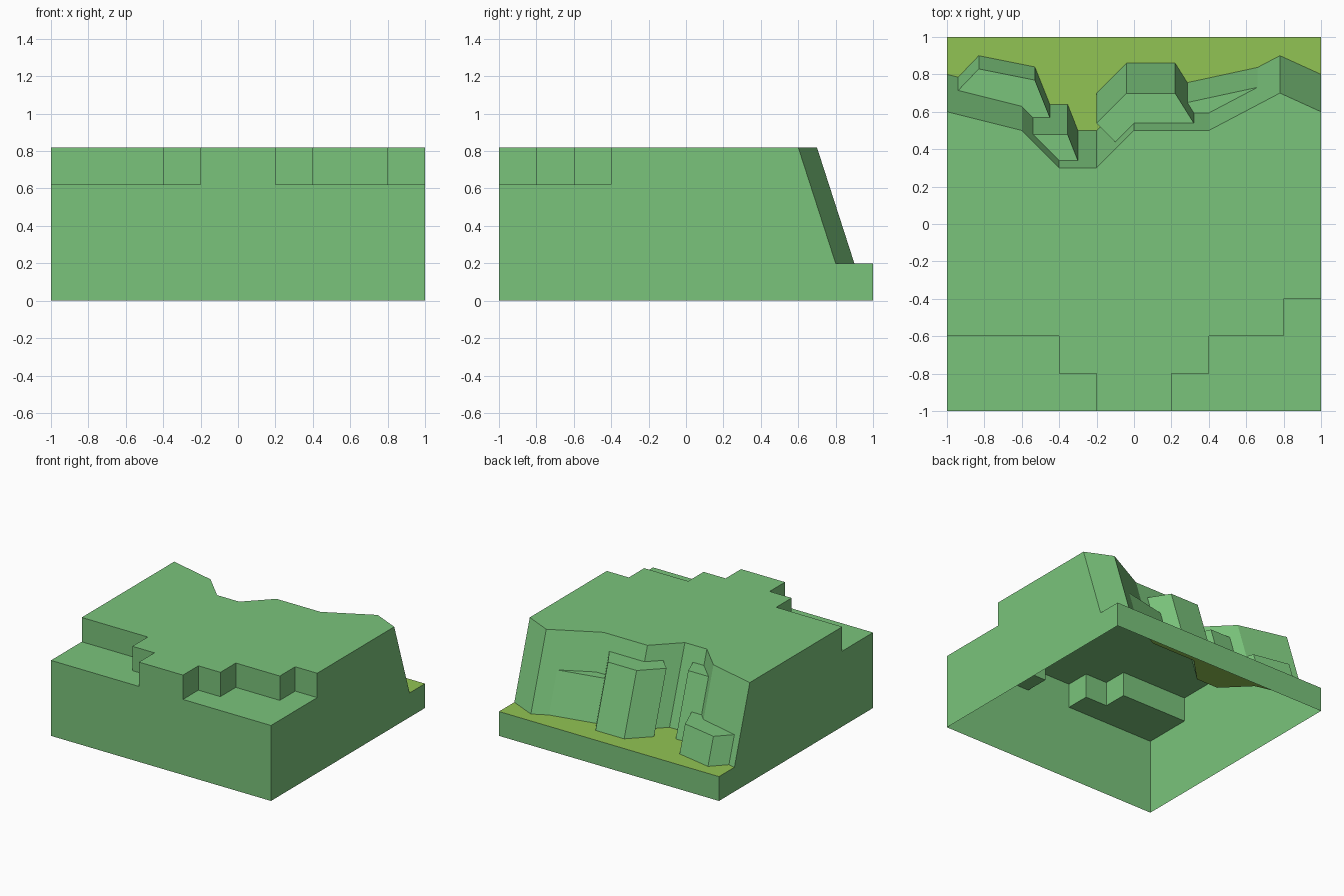
import bpy
import bmesh

cube = bpy.data.objects.get("Cube")
if cube:
    bpy.data.objects.remove(cube, do_unlink=True)

TOP, LEDGE, GROUND = 0.82, 0.62, 0.2


def make_material(name, color):
    mat = bpy.data.materials.new(name)
    mat.use_nodes = True
    mat.diffuse_color = color
    mat.node_tree.nodes["Principled BSDF"].inputs["Base Color"].default_value = color
    return mat


grass = make_material("leaf green", (0.195, 0.55, 0.198, 1))
meadow = make_material("olive green", (0.285, 0.55, 0.087, 1))


def make_object(name, faces, mat):
    """Join flat polygons into one welded mesh object."""
    bm = bmesh.new()
    for points in faces:
        bm.faces.new([bm.verts.new(p) for p in points])
    bmesh.ops.remove_doubles(bm, verts=bm.verts[:], dist=0.0005)
    mesh = bpy.data.meshes.new(name)
    bm.to_mesh(mesh)
    bm.free()
    mesh.materials.append(mat)
    obj = bpy.data.objects.new(name, mesh)
    bpy.context.collection.objects.link(obj)
    return obj


def level(path, z):
    return [(x, y, z) for x, y in path]


def leaning(path, z):
    """Outline at height z, leaning outward to the back as it descends."""
    shift = 0.2 * (TOP - z) / (TOP - GROUND)
    return [(x, y + shift, z) for x, y in path]


def strip(low, high):
    """Quads between two matching paths, facing right of travel."""
    return [(low[i], low[i + 1], high[i + 1], high[i]) for i in range(len(low) - 1)]


# Outlines, counter-clockwise from above
left_steps = [(-1, -0.6), (-0.4, -0.6), (-0.4, -0.8), (-0.2, -0.8), (-0.2, -1)]
right_steps = [(0.2, -1), (0.2, -0.8), (0.4, -0.8), (0.4, -0.6),
               (0.8, -0.6), (0.8, -0.4), (1, -0.4)]
cliff = [(1, 0.6), (0.78, 0.7), (0.4, 0.5), (0, 0.5),
         (-0.2, 0.3), (-0.4, 0.3), (-0.6, 0.5), (-1, 0.6)]

# Plateau top
make_object("plateau_top", [level(left_steps + right_steps + cliff, TOP)], grass)

# Sunken ledges at the front corners
for name, steps, corner in (("left_ledge", right_steps, (1, -1)),
                            ("right_ledge", left_steps, (-1, -1))):
    floor = level([corner] + steps[::-1], LEDGE)
    make_object(name, [floor] + strip(level(steps, LEDGE), level(steps, TOP)), grass)

# Sloping cliff at the back
make_object("cliff_face", strip(leaning(cliff, GROUND), leaning(cliff, TOP)), grass)


# Outer walls, open underneath
def side_wall(x, step_y):
    profile = [(-1, 0), (1, 0), (1, GROUND), (0.8, GROUND), (0.6, TOP),
               (step_y, TOP), (step_y, LEDGE), (-1, LEDGE)]
    points = [(x, y, z) for y, z in profile]
    return points if x > 0 else points[::-1]


front = [(-1, 0), (1, 0), (1, LEDGE), (0.2, LEDGE), (0.2, TOP),
         (-0.2, TOP), (-0.2, LEDGE), (-1, LEDGE)]
back = [(1, 0), (-1, 0), (-1, GROUND), (1, GROUND)]
make_object("outer_walls", [
    [(x, -1, z) for x, z in front],
    [(x, 1, z) for x, z in back],
    side_wall(1, -0.4),
    side_wall(-1, -0.6),
], grass)

# Low ground behind the cliff
make_object("low_ground", [leaning(cliff[::-1], GROUND) + level([(1, 1), (-1, 1)], GROUND)],
            meadow)


# Rocks leaning on the cliff: exposed outline, then the edge against the cliff
def rock(name, height, outline, against):
    sides = strip(leaning(outline, GROUND), leaning(outline, height))
    make_object(name, sides + [leaning(outline + against, height)], grass)


rock("large_rock", 0.7,
     [(0.32, 0.5), (0.22, 0.66), (-0.04, 0.66), (-0.2, 0.5), (-0.1, 0.4)],
     [(0, 0.5)])
rock("wedge_rock", 0.53,
     [(0.66, 0.637), (0.285, 0.556)],
     [(0.32, 0.5), (0.4, 0.5)])
rock("low_rock", 0.42,
     [(-0.45, 0.44), (-0.53, 0.64), (-0.83, 0.7), (-0.94, 0.585)],
     [(-0.6, 0.5), (-0.54, 0.44)])
rock("slim_rock", 0.7,
     [(-0.3, 0.3), (-0.355, 0.44), (-0.54, 0.44)],
     [(-0.4, 0.3)])
